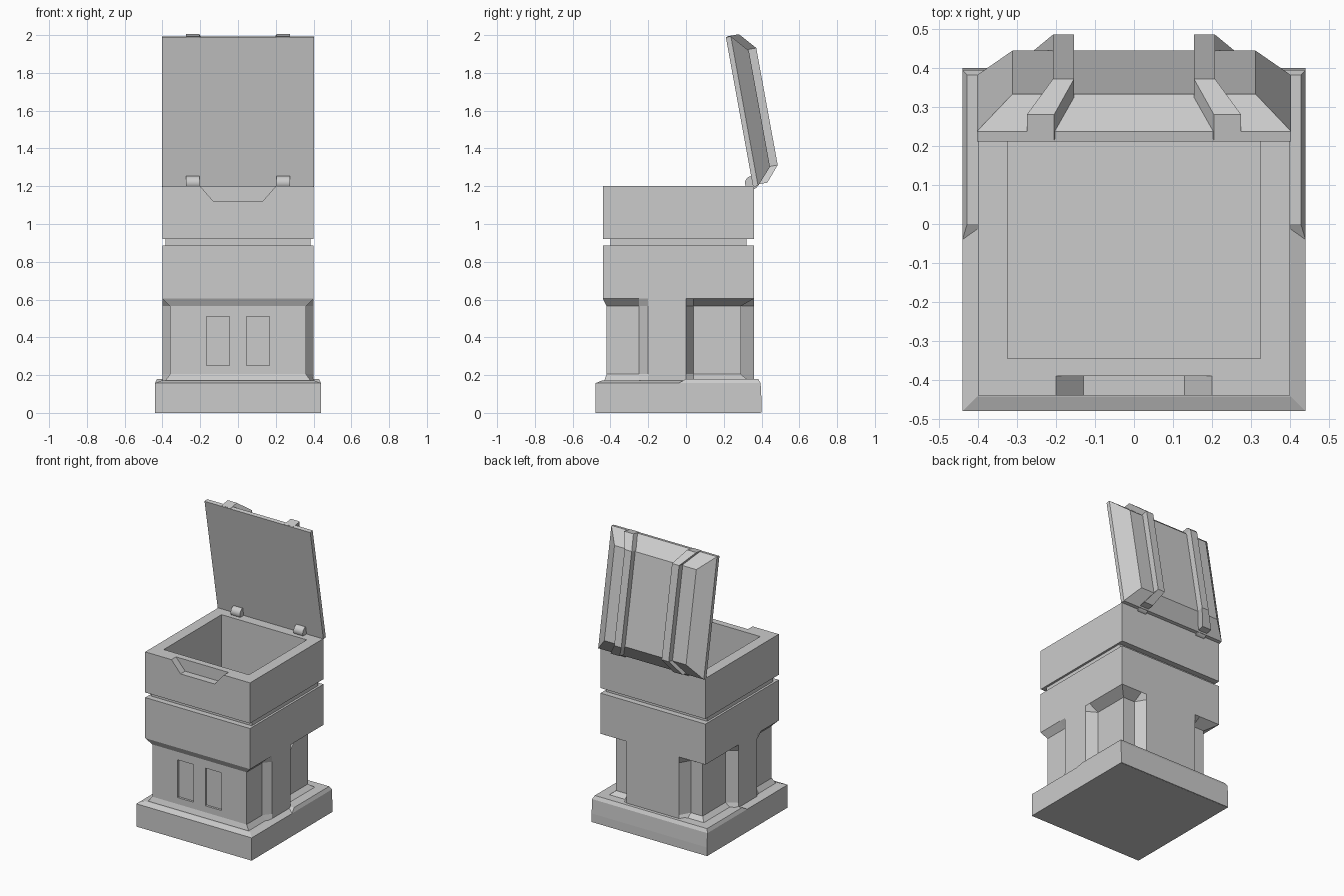
import bpy, bmesh, math
from mathutils import Vector

if "Cube" in bpy.data.objects:
    bpy.data.objects.remove(bpy.data.objects["Cube"])


def loft(name, rings):
    """Closed solid through rings of equal point count."""
    bm = bmesh.new()
    vs = [[bm.verts.new(p) for p in r] for r in rings]
    n = len(rings[0])
    for a, b in zip(vs, vs[1:]):
        for i in range(n):
            j = (i + 1) % n
            bm.faces.new((a[i], a[j], b[j], b[i]))
    bm.faces.new(vs[0][::-1])
    bm.faces.new(vs[-1])
    bmesh.ops.recalc_face_normals(bm, faces=bm.faces)
    me = bpy.data.meshes.new(name)
    bm.to_mesh(me)
    bm.free()
    ob = bpy.data.objects.new(name, me)
    bpy.context.collection.objects.link(ob)
    return ob


def rect(hx, y0, y1, z):
    return [(-hx, y0, z), (hx, y0, z), (hx, y1, z), (-hx, y1, z)]


def cut(ob, cutter):
    """Subtract the cutter, then discard it."""
    m = ob.modifiers.new("cut", 'BOOLEAN')
    m.operation, m.solver, m.object = 'DIFFERENCE', 'EXACT', cutter
    bpy.context.view_layer.objects.active = ob
    bpy.ops.object.modifier_apply(modifier=m.name)
    bpy.data.objects.remove(cutter)


# Body outline: right half, full position -> recessed position
FULL = [(.40, -.44), (.40, -.25), (.40, -.20), (.40, 0), (.40, .04),
        (.40, .36), (.24, .36), (.20, .36)]
DEEP = [(.36, -.42), (.36, -.25), (.40, -.20), (.40, 0), (.33, .04),
        (.33, .29), (.24, .29), (.20, .36)]


def outline(z, t=0.0, inset=0.0):
    half = []
    for (ax, ay), (bx, by) in zip(FULL, DEEP):
        x, y = ax + (bx - ax) * t, ay + (by - ay) * t
        if inset:
            x *= .385 / .40
            y = -.04 + (y + .04) * .9
        half.append((x, y, z))
    return half + [(-x, y, z) for x, y, z in reversed(half)]


# Body: recessed pedestal, waist block, groove and upper rim in one loft
body = loft("bin_body", [
    outline(.14, .2), outline(.16, .2), outline(.205, 1), outline(.565, 1),
    outline(.605), outline(.885), outline(.885, 0, 1), outline(.92, 0, 1),
    outline(.92), outline(1.20)])

# Open cavity
cut(body, loft("cavity_cutter", [rect(.325, -.345, .285, .70),
                                 rect(.325, -.345, .285, 1.3)]))

# Finger notch in the front rim
notch = [(-.13, 1.12), (.13, 1.12), (.20, 1.20), (.20, 1.25), (-.20, 1.25), (-.20, 1.20)]
cut(body, loft("notch_cutter", [[(x, y, z) for x, z in notch] for y in (-.47, -.39)]))

# Two recessed front panels
for s in (-1, 1):
    x0, x1 = sorted((s * .045, s * .167))
    panel = [(x0, .25), (x1, .25), (x1, .51), (x0, .51)]
    cut(body, loft("panel_cutter", [[(x, y, z) for x, z in panel] for y in (-.46, -.405)]))

# Base plinth and its raised, tapered rear half
loft("base_plinth", [rect(.44, -.48, .395, 0), rect(.44, -.48, .385, .157),
                     rect(.403, -.443, .365, .172)])
loft("base_rear", [rect(.44, -.04, .40, .001), rect(.44, -.04, .40, .06),
                   rect(.44, -.04, .395, .157), rect(.428, 0, .382, .18)])

# Lid frame: u runs up the lid, w points out of its back
HINGE = Vector((0, .355, 1.197))
TILT = math.radians(10.3)
U = Vector((0, -math.sin(TILT), math.cos(TILT)))
W = Vector((0, math.cos(TILT), math.sin(TILT)))


def lid_pt(x, u, w):
    return HINGE + Vector((x, 0, 0)) + U * u + W * w


def lid_rect(hx, u0, u1, w):
    return [lid_pt(-hx, u0, w), lid_pt(hx, u0, w), lid_pt(hx, u1, w), lid_pt(-hx, u1, w)]


# Lid: thin plate rising to a bevelled plateau
loft("lid", [lid_rect(.403, 0, .805, 0), lid_rect(.403, 0, .805, .027),
             lid_rect(.312, .088, .712, .107)])

# Two lid straps that swing outward at both ends, and their hinge knuckles
STATIONS = [(.008, .004, .078, .24, .035), (.09, .08, .149, .181, .027),
            (.72, .08, .148, .181, .027), (.808, .004, .071, .24, .035)]
for s, side in ((-1, "left"), (1, "right")):
    loft("lid_strap_" + side, [
        [lid_pt(s * c - h, u, lo), lid_pt(s * c + h, u, lo),
         lid_pt(s * c + h, u, hi), lid_pt(s * c - h, u, hi)]
        for u, lo, hi, c, h in STATIONS])
    bpy.ops.mesh.primitive_cylinder_add(vertices=16, radius=.036, depth=.07,
                                        location=(s * .24, .348, 1.218),
                                        rotation=(0, math.pi / 2, 0))
    bpy.context.object.name = "hinge_" + side
    bpy.ops.object.shade_smooth_by_angle(angle=math.radians(35))
